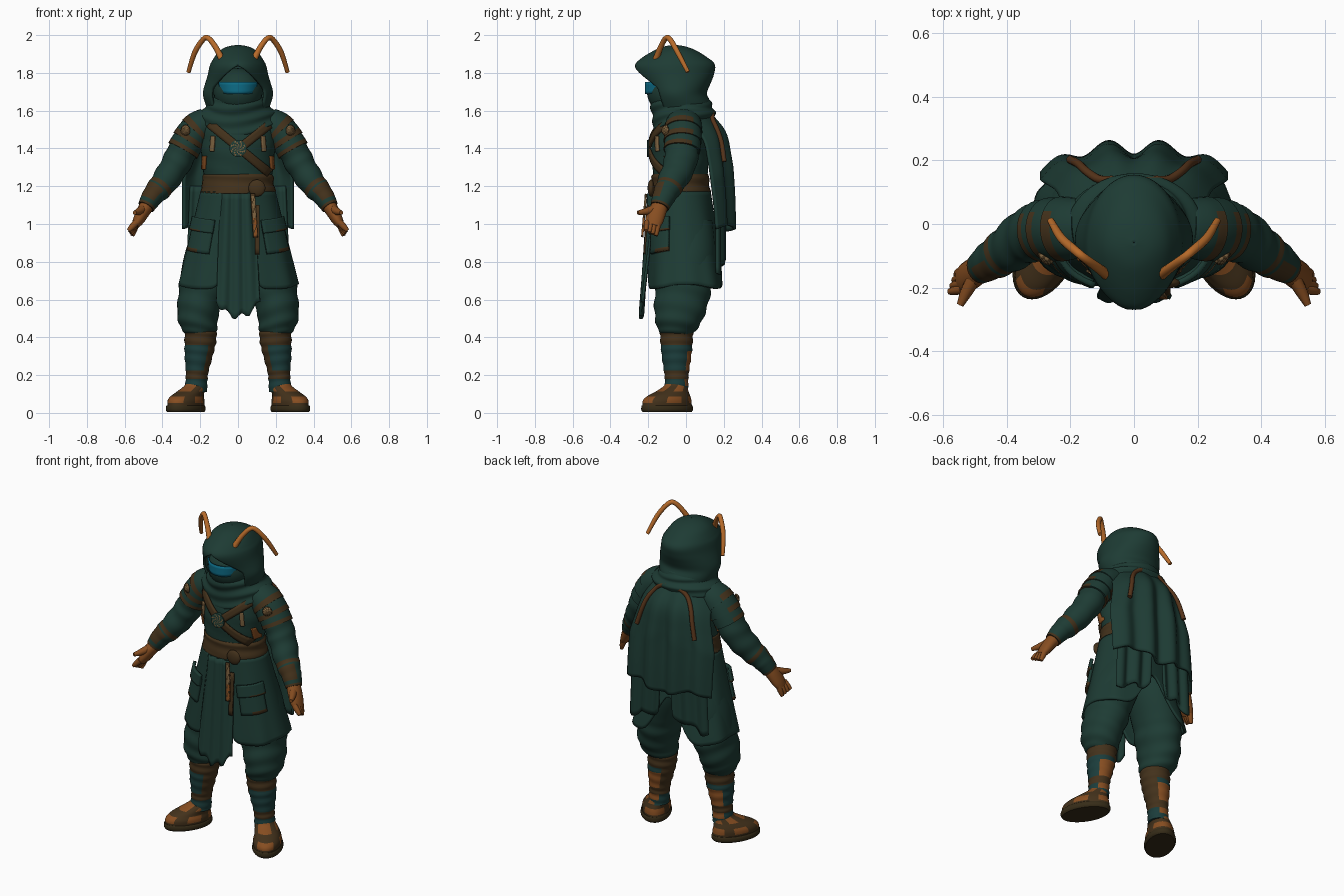
import bpy, bmesh, math
from mathutils import Vector as V
from math import sin, cos, pi, sqrt

if "Cube" in bpy.data.objects:
    bpy.data.objects.remove(bpy.data.objects["Cube"])


def colour(name, r, g, b):
    m = bpy.data.materials.new(name)
    m.diffuse_color = (r, g, b, 1)
    m.use_nodes = True
    m.node_tree.nodes["Principled BSDF"].inputs["Base Color"].default_value = m.diffuse_color
    return m


GREEN = colour("dark_green_cloth", .0125, .044, .034)
TEAL = colour("teal_wrap", .011, .046, .044)
BROWN = colour("brown_leather", .056, .031, .011)
RUST = colour("rust_cord", .09, .033, .01)
SKIN = colour("orange_skin", .24, .075, .015)
HORN = colour("bright_orange_horn", .47, .145, .023)
BLUE = colour("blue_visor", .004, .15, .24)
TAN = colour("tan_metal", .2, .12, .05)
SOLE = colour("dark_sole", .037, .025, .009)


def sheet(name, f, nu, nv, mats, rule=None, thick=0, mirror=False):
    """Surface from f(u, v); rule(u, v, centre) gives a face's material index."""
    bm = bmesh.new()
    g = [[bm.verts.new(f(i / nu, j / nv)) for i in range(nu + 1)] for j in range(nv + 1)]
    for j in range(nv):
        for i in range(nu):
            fc = bm.faces.new((g[j][i], g[j][i + 1], g[j + 1][i + 1], g[j + 1][i]))
            fc.smooth = True
            if rule:
                fc.material_index = rule((i + .5) / nu, (j + .5) / nv, fc.calc_center_median())
    bmesh.ops.remove_doubles(bm, verts=bm.verts, dist=.0003)
    bmesh.ops.recalc_face_normals(bm, faces=bm.faces)
    me = bpy.data.meshes.new(name)
    bm.to_mesh(me)
    bm.free()
    ob = bpy.data.objects.new(name, me)
    bpy.context.collection.objects.link(ob)
    for m in mats if isinstance(mats, tuple) else (mats,):
        me.materials.append(m)
    if thick:
        md = ob.modifiers.new("thickness", 'SOLIDIFY')
        md.thickness, md.offset = thick, 0
    if mirror:
        ob.modifiers.new("mirror", 'MIRROR')
    return ob


def spline(rows, t):
    """Smooth interpolation through rows of numbers."""
    n = len(rows) - 1
    t = min(max(t, 0), 1) * n
    i = min(int(t), n - 1)
    t -= i
    p = [rows[min(max(k, 0), n)] for k in (i - 1, i, i + 1, i + 2)]
    return [.5 * (2 * b + (c - a) * t + (2 * a - 5 * b + 4 * c - d) * t * t
                  + (3 * b - a - 3 * c + d) * t ** 3) for a, b, c, d in zip(*p)]


def loft(name, rows, mats, nu=32, nv=24, flat=True, mod=None, twist=0, **kw):
    """Capped tube through (x, y, z, ra, rb); flat keeps the rings horizontal."""
    def f(u, v):
        a = 2 * pi * u
        cap = v <= 0 or v >= 1
        t = min(max((v - 1 / nv) / (1 - 2 / nv), 0), 1)
        x, y, z, ra, rb = spline(rows, t)
        k = 0 if cap else (mod(a, t) if mod else 1)
        if flat:
            dx, dy = ra * sin(a) * k, -rb * cos(a) * k
            return V((x + dx * cos(twist) - dy * sin(twist), y + dx * sin(twist) + dy * cos(twist), z))
        T = (V(spline(rows, t + .01)[:3]) - V(spline(rows, t - .01)[:3])).normalized()
        B = (V((0, 1, 0)) - T * T.y).normalized()
        return V((x, y, z)) + (B.cross(T) * ra * cos(a) + B * rb * sin(a)) * k
    return sheet(name, f, nu, nv, mats, **kw)


def ball(name, c, r, mat, **kw):
    return sheet(name, lambda u, v: V((c[0] + r[0] * sin(pi * v) * sin(2 * pi * u),
                 c[1] - r[1] * sin(pi * v) * cos(2 * pi * u), c[2] + r[2] * cos(pi * v))), 24, 16, mat, **kw)


# Hood: rings of (height, half width, front y, back y) left open around the face
HOOD = [(1.942, .001, -.06, -.059), (1.932, .055, -.12, .0), (1.91, .095, -.17, .055), (1.875, .122, -.228, .11),
        (1.84, .14, -.262, .15), (1.79, .155, -.25, .14), (1.74, .168, -.225, .118), (1.69, .176, -.2, .105),
        (1.64, .168, -.185, .125), (1.59, .15, -.165, .12)]


def hood(u, v):
    z, rx, y0, y1 = spline(HOOD, v)
    gap = min(max((1.838 - z) / .12, 0), 1) ** .72 * .95
    a = gap + (2 * pi - 2 * gap) * u
    k = 1 + .015 * sin(38 * z + 2 * cos(a)) * (z < 1.85)
    pinch = 1 - .15 * max(0, cos(a)) ** 2
    return V((rx * sin(a) * k * pinch, (y0 + y1) / 2 - (y1 - y0) / 2 * cos(a) * k, z))


sheet("hood", hood, 56, 40, GREEN, thick=.014)
ball("masked_face", (0, -.075, 1.7), (.13, .132, .125), GREEN)
sheet("visor", lambda u, v: V(((.12 - .01 * v) * sin(2 * u - 1), -.072 - .141 * cos(2 * u - 1),
      1.752 - (.064 - .01 * abs(2 * u - 1) ** 3) * v)), 20, 4, BLUE, thick=.008)


# Draped scarf, dipping at the chest
def scarf(u, v):
    a = 2 * pi * u
    x, y, z, rx, ry = spline([(0, -.03, 1.675, .12, .135), (0, -.03, 1.66, .15, .158), (0, -.022, 1.625, .17, .16),
                              (0, -.01, 1.59, .205, .165), (0, -.015, 1.55, .215, .162), (0, -.03, 1.53, .15, .13)], v)
    k = 1 + .03 * sin(24 * v + sin(2 * a))
    return V((rx * sin(a) * k, y - ry * cos(a) * k, z - .085 * v * max(0, cos(a)) ** 2))


sheet("scarf", scarf, 48, 30, GREEN)

# Antennae
loft("antenna", [(.078, -.165, 1.855, .018, .018), (.115, -.137, 1.93, .015, .015), (.155, -.108, 1.982, .014, .014),
     (.183, -.085, 1.978, .014, .014), (.228, -.045, 1.91, .014, .014), (.262, .01, 1.805, .011, .011)],
     HORN, 12, 32, flat=False, mirror=True)

# Torso and belt
TORSO = [(0, -.03, 1.12, .175, .14), (0, -.03, 1.22, .178, .14), (0, -.03, 1.32, .19, .15),
         (0, -.03, 1.42, .2, .155), (0, -.02, 1.52, .2, .145), (0, -.01, 1.62, .13, .1)]
loft("torso", TORSO, GREEN, mod=lambda a, t: 1 + .012 * sin(30 * t + 3 * sin(a)))
loft("belt", [(0, -.03, 1.155, .192, .153), (0, -.03, 1.17, .2, .161), (0, -.03, 1.21, .19, .152),
     (0, -.03, 1.25, .188, .153), (0, -.03, 1.265, .18, .145)], BROWN,
     mod=lambda a, t: 1 + .01 * sin(18 * t + a))


def chest(x, z, off=.01):
    _, y, _, rx, ry = spline(TORSO, (z - 1.12) / .5)
    return V((x, y - ry * sqrt(max(0, 1 - (x / rx) ** 2)) - off, z))


def strap(name, a, b, w, mat, **kw):
    d = (V(b) - V(a)).normalized() * w
    sheet(name, lambda u, v: chest(a[0] + (b[0] - a[0]) * v - d.y * (u - .5),
          a[1] + (b[1] - a[1]) * v + d.x * (u - .5)), 3, 16, mat, thick=.012, **kw)


strap("chest_strap_long", (-.15, 1.53), (.165, 1.27), .045, BROWN)
strap("chest_strap_short", (.17, 1.53), (.02, 1.41), .045, BROWN)
strap("chest_tassel", (.132, 1.465), (.138, 1.385), .02, TAN, mirror=True)
strap("side_tassel", (.178, 1.36), (.182, 1.29), .016, SKIN, mirror=True)
sheet("medallion", lambda u, v: V((.045 * min(1, 2.2 * v) * cos(2 * pi * u), -.207 + .04 * max(0, v - .45),
      1.4 + .045 * min(1, 2.2 * v) * sin(2 * pi * u))), 24, 12, (GREEN, TAN),
      rule=lambda u, v, c: int(v < .4 and (int(u * 24) + 2 * int(v * 12)) % 3 == 0))
ball("belt_knot", (.1, -.185, 1.19), (.045, .018, .045), BROWN)


# Tunic skirt, boxy and split front and back
def skirt(a, z, off=0):
    t = (1.2 - z) / .5
    k = 1 + .015 * t * sin(9 * a)
    sx, cy = [math.copysign(abs(w) ** (1 - .22 * min(t, 1)), w) for w in (sin(a), cos(a))]
    return V(((.185 + .122 * t + off) * sx * k, -.03 + .03 * t - (.15 + .045 * t + off) * cy * k, z))


def skirt_drop(a):
    return .515 - .25 * abs(cos(a)) ** (70 if cos(a) > 0 else 24) - .025 * abs(sin(a)) ** 6


sheet("tunic_skirt", lambda u, v: skirt(2 * pi * u, 1.17 - v * skirt_drop(2 * pi * u)), 96, 24, GREEN, thick=.014)
for nm, z0, z1, off, a0, a1 in (("pocket", 1.0, .85, .016, .5, 1.2), ("pocket_flap", 1.03, .96, .027, .47, 1.23)):
    sheet(nm, lambda u, v: skirt(a0 + (a1 - a0) * u, z0 + (z1 - z0) * v + .02 * (u - .5), off), 10, 8,
          (GREEN, BROWN), rule=lambda u, v, c: int(v > .87 and u > .4), thick=.018, mirror=True)

# Front tabard and hanging sash
sheet("tabard", lambda u, v: V(((2 * u - 1) * (.088 + .028 * v), -.192 - .043 * v + .007 * cos(20 * u) + .03 * (2 * u - 1) ** 4 * (1 - v),
      1.16 - v * (.65 - .08 * abs(2 * u - 1) ** 2 + .015 * sin(19 * u)))), 36, 20, GREEN, thick=.014)
sheet("hanging_sash", lambda u, v: V((.065 + .025 * u + .015 * v, -.212 - .02 * v, 1.16 - .23 * v)), 4, 18, (BROWN, TAN, SKIN),
      rule=lambda u, v, c: (2 if v > .55 else 1) if v > .08 and .25 < u < .9 and (int(u * 4) + int(v * 18)) % 4 else 0, thick=.012)
sheet("sash_tail", lambda u, v: V((.09 + .025 * u, -.202 - .018 * v, 1.1 - .26 * v)), 3, 8, BROWN, thick=.01)


# Cape with deep folds and an inner layer reaching lower
def cape(u, v, off=0):
    w = .2 + .09 * min(1, 1.8 * v)
    y = spline([(.11,), (.197,), (.219,), (.229,), (.235,), (.236,)], v)[0]
    return V((u * w, y + off - .023 * min(1, v * 2) * cos(2 * pi * u / .56) * (1 - .7 * u * u)
              - .075 * abs(u) ** 3 - .04 * u * u * (1 - v),
              1.62 - .64 * v - .05 * u * u * (1 - v) - .02 * v * cos(5 * u)))


sheet("cape", lambda u, v: cape(2 * u - 1, v), 72, 30, GREEN, thick=.016)
sheet("cape_inner_layer", lambda u, v: V((.03 + .02 * v + .22 * u, .194 + .012 * cos(14 * u) - .035 * u * u,
      1.2 - v * (.45 - .07 * (1 - u) ** 2 + .02 * sin(9 * u)))), 24, 14, GREEN, thick=.014, mirror=True)
loft("back_cord", [(*cape(u, v, .018), .013, .013) for u, v in
     ((.12, .04), (.34, .05), (.52, .09), (.66, .17), (.71, .28), (.74, .44))], RUST, 10, 26, flat=False, mirror=True)

# Sleeves with leather bracers
ARM = [(.14, -.01, 1.545, .072, .085), (.215, -.015, 1.503, .08, .09), (.28, -.02, 1.41, .08, .09),
       (.333, -.035, 1.31, .077, .087), (.395, -.08, 1.215, .07, .074), (.45, -.115, 1.15, .058, .062),
       (.487, -.14, 1.09, .045, .05)]


def sleeve_colour(u, v, c):
    if v > .93 or .69 < v < .72:
        return 1
    return int(.74 < v < .9 and .52 < u < .82)


loft("sleeve", ARM, (GREEN, BROWN), 32, 48, flat=False, rule=sleeve_colour, mirror=True,
     mod=lambda a, t: 1 + .035 * sin(44 * t + 1.5 * sin(a)) * (.25 < t < .85))

# Layered shoulder plates with leather rims
for i, (t0, t1, g) in enumerate(((.06, .2, .012), (.17, .29, .011), (.27, .37, .008))):
    rows = [spline(ARM, t0 + (t1 - t0) * k / 3) for k in range(4)]
    loft(f"shoulder_plate_{i + 1}", [(x, y, z, a + g * (.5 + k / 6), b + g * (.5 + k / 6))
         for k, (x, y, z, a, b) in enumerate(rows)], (GREEN, BROWN), 32, 14, flat=False, mirror=True,
         rule=lambda u, v, c: int(v > .66 and not .18 < u < .42))
sheet("shoulder_stud", lambda u, v: V((.278 + .022 * v * cos(2 * pi * u), -.124 + .02 * v * v + .012 * v * cos(2 * pi * u),
      1.495 + .028 * v * sin(2 * pi * u))), 16, 6, (BROWN, TAN), rule=lambda u, v, c: int((int(u * 16) + int(v * 6)) % 2),
      thick=.008, mirror=True)

# Hands
loft("palm", [(.48, -.135, 1.1, .038, .042), (.502, -.152, 1.065, .036, .048), (.527, -.168, 1.02, .03, .048),
     (.545, -.178, .99, .02, .04)], SKIN, 20, 16, flat=False, mirror=True)
for i in range(4):
    b, e = V((.537, -.205 + .02 * i, 1.01)), V((.58 - .007 * i, -.213 + .018 * i, .965 - .009 * i))
    loft(f"finger_{i + 1}", [(*b, .018, .016), (*b.lerp(e, .6), .016, .014), (*e, .01, .01)], SKIN, 10, 10,
         flat=False, mirror=True)
loft("thumb", [(.5, -.165, 1.08, .024, .024), (.528, -.215, 1.065, .019, .019), (.547, -.255, 1.06, .011, .011)],
     SKIN, 10, 10, flat=False, mirror=True)

# Baggy trousers
loft("trouser_leg", [(.1, .0, 1.02, .12, .14), (.14, .0, .85, .14, .155), (.18, -.01, .7, .128, .148),
     (.198, -.022, .6, .12, .145), (.213, -.035, .51, .108, .13), (.205, -.045, .445, .095, .105),
     (.2, -.05, .41, .07, .075)], GREEN, 36, 44, mirror=True,
     mod=lambda a, t: 1 + .028 * sin(34 * t + 2.8 * sin(a + .6)) * (t > .35))


# Wrapped shins
def shin_colour(u, v, c):
    if c.z > .36 or .18 < c.z < .22:
        return 1
    if c.z > .22 and .58 < u < .92:
        return 1
    return 2 if .36 < u < .58 and .14 < c.z < .33 else 0


loft("shin", [(.197, -.05, .43, .085, .088), (.2, -.05, .37, .083, .085), (.208, -.05, .3, .074, .078),
     (.216, -.05, .22, .06, .066), (.22, -.05, .17, .058, .062), (.222, -.05, .11, .058, .062)], (TEAL, BROWN, SKIN),
     32, 36, rule=shin_colour, mirror=True, mod=lambda a, t: 1 + .03 * sin(45 * t + sin(a)))


# Sandals turned outward
def foot_colour(u, v, c):
    f = min(u, 1 - u)
    if .1 < f < .2 or .3 < f < .38 or .088 < c.z < .112 or c.z < .05:
        return 1
    return 0


loft("foot", [(.275, -.1, .03, .08, .143), (.275, -.1, .065, .081, .14), (.268, -.09, .09, .073, .122),
     (.248, -.072, .115, .066, .09), (.228, -.055, .14, .058, .066), (.222, -.05, .155, .055, .06)], (SKIN, BROWN),
     40, 26, rule=foot_colour, twist=.5, mirror=True)
loft("sandal_sole", [(.277, -.1, .004, .08, .14), (.277, -.1, .015, .088, .148), (.277, -.1, .032, .087, .148),
     (.277, -.1, .04, .082, .145)], SOLE, 40, 10, twist=.5, mirror=True)

# Keep real edges sharp
for ob in bpy.context.scene.objects:
    ob.select_set(True)
    bpy.context.view_layer.objects.active = ob
bpy.ops.object.shade_smooth_by_angle(angle=math.radians(45))
